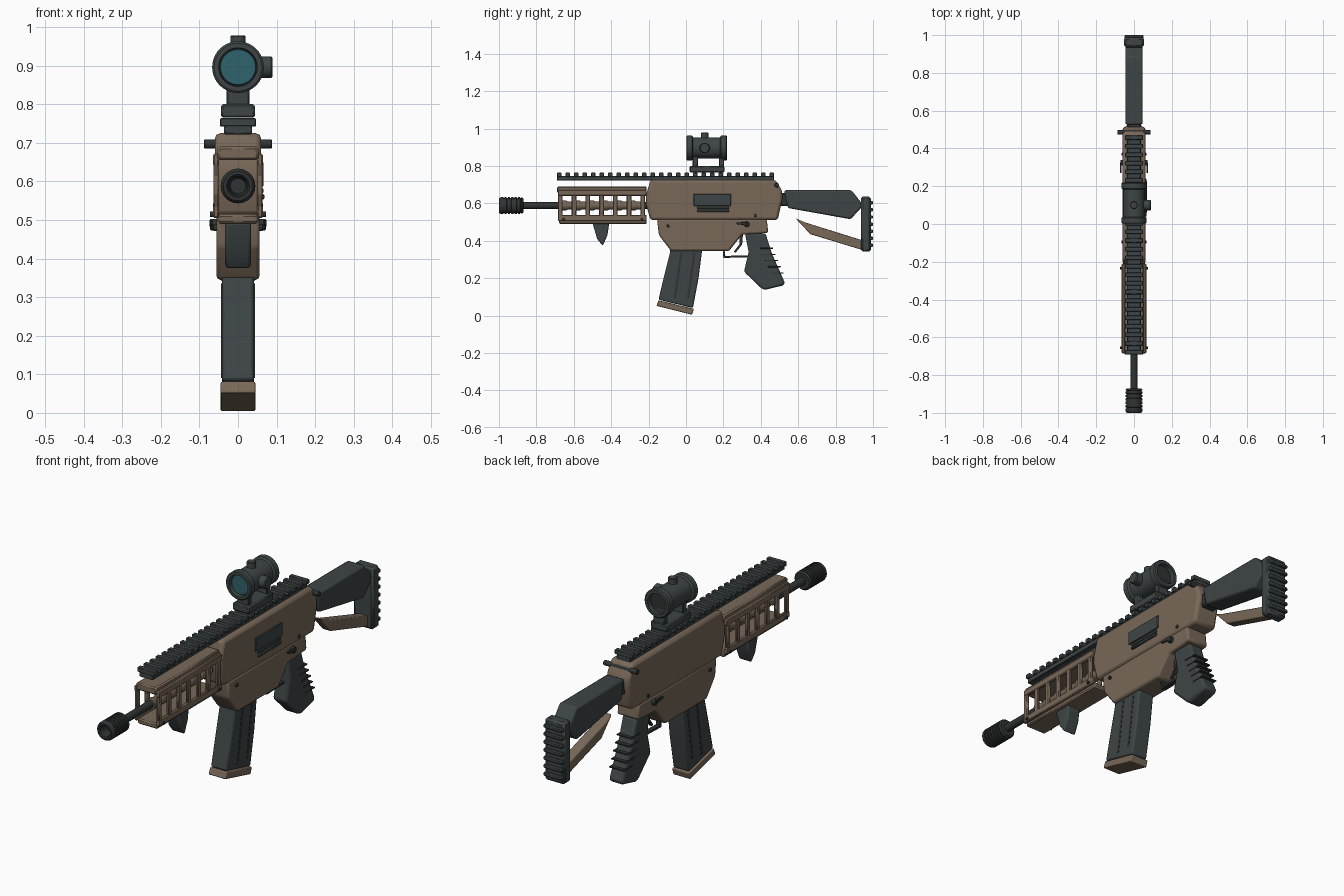
import bpy, bmesh, math
from mathutils import Vector, Matrix

cube = bpy.data.objects.get("Cube")
if cube:
    bpy.data.objects.remove(cube, do_unlink=True)


def material(name, rgb):
    m = bpy.data.materials.new(name)
    m.use_nodes = True
    m.diffuse_color = (*rgb, 1)
    m.node_tree.nodes["Principled BSDF"].inputs["Base Color"].default_value = (*rgb, 1)
    return m


BROWN = material("brown polymer", (0.19, 0.14, 0.098))
DARK = material("dark grey", (0.048, 0.06, 0.061))
BLACK = material("black metal", (0.03, 0.034, 0.034))
GLASS = material("teal glass", (0.03, 0.125, 0.15))


def finish(name, bm, mat, bevel=0.0, segments=2):
    bmesh.ops.recalc_face_normals(bm, faces=bm.faces)
    mesh = bpy.data.meshes.new(name)
    bm.to_mesh(mesh)
    bm.free()
    mesh.materials.append(mat)
    ob = bpy.data.objects.new(name, mesh)
    bpy.context.collection.objects.link(ob)
    if bevel:
        mod = ob.modifiers.new("bevel", 'BEVEL')
        mod.width, mod.segments, mod.limit_method = bevel, segments, 'ANGLE'
    bpy.ops.object.select_all(action='DESELECT')
    ob.select_set(True)
    bpy.context.view_layer.objects.active = ob
    bpy.ops.object.shade_smooth_by_angle(angle=math.radians(32))
    return ob


# side profile in (y, z), extruded across x
def prism(name, profile, half, mat, bevel=0.006, x=0.0, segments=2):
    bm = bmesh.new()
    a = [bm.verts.new((x - half, y, z)) for y, z in profile]
    b = [bm.verts.new((x + half, y, z)) for y, z in profile]
    bm.faces.new(a)
    bm.faces.new(b)
    for i in range(len(a)):
        j = (i + 1) % len(a)
        bm.faces.new((a[i], a[j], b[j], b[i]))
    return finish(name, bm, mat, bevel, segments)


def block(name, y0, y1, z0, z1, half, mat, bevel=0.003, x=0.0):
    return prism(name, [(y0, z0), (y1, z0), (y1, z1), (y0, z1)], half, mat, bevel, x, 1)


# (distance, radius) profile turned about an axis
def lathe(name, profile, centre, axis, mat, sides=32):
    bm = bmesh.new()
    turn = Matrix.Translation(centre) @ Vector(axis).to_track_quat('Z', 'Y').to_matrix().to_4x4()
    rings = []
    for d, r in profile:
        rings.append([bm.verts.new(turn @ Vector((r * math.cos(math.tau * i / sides),
                      r * math.sin(math.tau * i / sides), d))) for i in range(sides)])
    for lo, hi in zip(rings, rings[1:]):
        for i in range(sides):
            j = (i + 1) % sides
            bm.faces.new((lo[i], lo[j], hi[j], hi[i]))
    bm.faces.new(rings[0])
    bm.faces.new(rings[-1])
    return finish(name, bm, mat)


def rod(name, centre, axis, length, r, mat, sides=24):
    c = min(r, length) * 0.15
    return lathe(name, [(0, r - c), (c, r), (length - c, r), (length, r - c)], centre, axis, mat, sides)


X, Y, Z = (1, 0, 0), (0, 1, 0), (0, 0, 1)

# receiver
prism("upper_receiver", [(-.19, .725), (.48, .725), (.515, .665), (.515, .62), (.49, .51),
      (-.19, .51), (-.215, .6), (-.215, .64)], .06, BROWN, .014)
prism("lower_receiver", [(-.155, .515), (-.145, .43), (-.08, .345), (.23, .345), (.3, .433),
      (.44, .442), (.432, .515)], .056, BROWN, .01)

# ejection port on the left side
block("port_cover", .04, .24, .587, .65, .006, DARK, .002, .06)
block("port_slat", .06, .23, .57, .582, .006, DARK, .002, .06)
block("port_latch", .06, .23, .553, .567, .009, DARK, .003, .06)

# pins, selectors and cocking handle
for side in (-1, 1):
    for y, z in ((-.095, .48), (.37, .535)):
        rod("receiver_pin", (side * .05, y, z), (side, 0, 0), .015, .008, BLACK, 12)
    rod("selector_hub", (side * .05, .325, .488), (side, 0, 0), .022, .015, BLACK, 16)
    prism("selector_lever", [(.27, .498), (.325, .5), (.325, .482), (.275, .488)], .004, BLACK, .002, side * .07)
    for y in (-.655, -.235):
        rod("handguard_screw", (side * .06, y, .515), (side, 0, 0), .013, .007, BLACK, 12)
rod("cocking_handle", (-.088, .485, .697), X, .176, .012, BLACK, 16)

# handguard with windowed sides
block("handguard_top", -.69, -.21, .655, .69, .053, BROWN, .006)
block("handguard_bottom", -.68, -.21, .49, .515, .053, BROWN, .006)
for side in (-1, 1):
    block("handguard_upper_side", -.685, -.21, .64, .672, .008, BROWN, .004, side * .057)
    block("handguard_lower_side", -.685, -.21, .505, .538, .008, BROWN, .004, side * .057)
    for i in range(7):
        y = -.672 + i * .0735
        block("handguard_bar", y - .013, y + .013, .53, .65, .007, BROWN, .004, side * .057)
tube = []
for i in range(6):
    y = i * .0735
    tube += [(y, .026), (y + .02, .026), (y + .03, .021), (y + .055, .021), (y + .065, .026)]
lathe("barrel_shroud", tube, (0, -.66, .588), Y, BROWN)

# barrel and muzzle device
rod("barrel", (0, -.9, .588), Y, .7, .018, BLACK)
muzzle = [(.05, .02), (.004, .026), (0, .03), (0, .038), (.006, .043)]
for i in range(6):
    y = .012 + i * .018
    muzzle += [(y, .045), (y + .011, .045), (y + .012, .04), (y + .017, .04)]
muzzle += [(.122, .045), (.13, .038), (.13, .01)]
lathe("muzzle_device", muzzle, (0, -1, .588), Y, BLACK)

# fore grip
prism("fore_grip", [(-.5, .495), (-.41, .495), (-.42, .43), (-.445, .372), (-.475, .41)], .034, DARK, .008)

# top rail
block("rail_base", -.69, .47, .722, .746, .036, DARK)
count = 26
for i in range(count):
    y = -.678 + i * 1.136 / (count - 1)
    block("rail_tooth", y - .012, y + .012, .742, .764, .047, DARK)

# sight and mount
block("mount_clamp", .02, .205, .765, .8, .044, DARK, .005)
for y in (.05, .19):
    block("mount_post", y - .014, y + .014, .795, .87, .03, DARK, .004)
lathe("sight_body", [(.025, .048), (0, .05), (0, .062), (.004, .067), (.03, .067), (.036, .057),
      (.18, .057), (.186, .067), (.212, .067), (.217, .062), (.217, .048), (.19, .046)],
      (0, .002, .896), Y, DARK, 40)
rod("front_lens", (0, .018, .896), Y, .012, .047, GLASS, 40)
rod("rear_lens", (0, .188, .896), Y, .012, .046, BLACK, 40)
rod("top_turret", (0, .1, .94), Z, .038, .02, DARK)
rod("side_turret", (.04, .1, .896), X, .05, .028, DARK)

# magazine, tilted back to front
prism("magazine", [(-.08, .4), (.09, .4), (.085, .34), (.067, .2), (.037, .04), (-.147, .085),
      (-.12, .2), (-.085, .34)], .042, DARK, .008)
prism("magazine_base", [(-.147, .082), (-.158, .052), (.032, .004), (.042, .036)], .045, BROWN, .004)
for side in (-1, 1):
    for top, low in ((-.025, -.06), (.045, .01)):
        prism("magazine_groove", [(top - .006, .335), (top + .006, .335), (low + .006, .09),
              (low - .006, .09)], .001, BLACK, 0, side * .0425)

# pistol grip with ridges
prism("pistol_grip", [(.315, .44), (.425, .44), (.46, .33), (.53, .172), (.515, .16), (.425, .138),
      (.405, .143), (.31, .235), (.335, .34)], .037, DARK, .011)
for i in range(5):
    y, z = .455 + i * .014, .36 - i * .033
    block("grip_ridge", y - .06, y + .01, z - .003, z + .003, .039, BLACK, .001)

# trigger and guard
prism("trigger_guard", [(.195, .36), (.2, .308), (.335, .312), (.335, .322), (.21, .319), (.205, .36)],
      .012, BLACK, .002)
prism("trigger", [(.285, .44), (.285, .38), (.255, .34), (.265, .335), (.3, .38), (.305, .44)],
      .008, BLACK, .002)

# shoulder stock
block("stock_neck", .49, .57, .585, .655, .036, BLACK, .008)
prism("stock_body", [(.525, .67), (.885, .67), (.94, .6), (.94, .58), (.88, .515), (.545, .575)],
      .046, DARK, .009)
prism("stock_strut", [(.585, .52), (.64, .497), (.945, .402), (.945, .35), (.665, .435)], .024, BROWN, .005)
block("butt_pad", .935, .988, .342, .636, .052, DARK, .01)
for i in range(7):
    z = .375 + i * .038
    block("butt_pad_rib", .98, 1.0, z - .009, z + .009, .05, DARK, .004)
